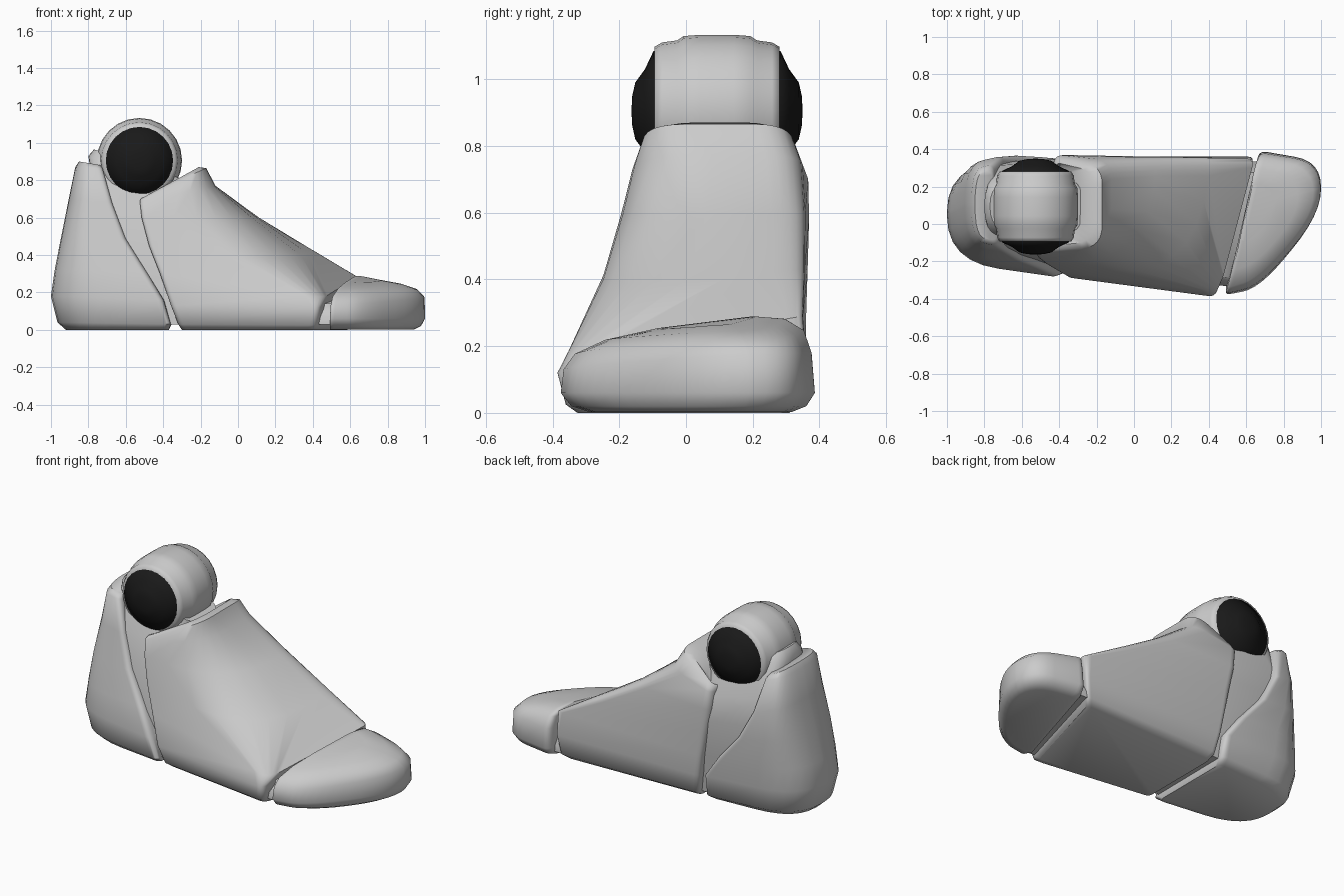
import bpy, bmesh, math
from mathutils import Vector


def finish(name, bm, angle=50, mat=None):
    bmesh.ops.recalc_face_normals(bm, faces=bm.faces)
    me = bpy.data.meshes.new(name)
    bm.to_mesh(me)
    bm.free()
    me.shade_smooth()
    me.set_sharp_from_angle(angle=math.radians(angle))
    if mat:
        me.materials.append(mat)
    ob = bpy.data.objects.new(name, me)
    bpy.context.collection.objects.link(ob)
    return ob


def rounded(corners, radii, seg=6):
    """Closed outline through 3D corners, each rounded by its radius."""
    pts, n = [], len(corners)
    cs = [Vector(c) for c in corners]
    for i, c in enumerate(cs):
        a, b = cs[i - 1] - c, cs[(i + 1) % n] - c
        p = c + a.normalized() * min(radii[i], a.length * (.48 if radii[i] < .3 else .7))
        q = c + b.normalized() * min(radii[i], b.length * (.48 if radii[i] < .3 else .7))
        for k in range(seg + 1):
            t = k / seg
            pts.append(p * (1 - t) ** 2 + c * 2 * t * (1 - t) + q * t * t)
    return pts


def loft(name, levels):
    """Skin a stack of (radii, corners) outlines and cap both ends."""
    bm = bmesh.new()
    rings = [[bm.verts.new(p) for p in rounded(c, r)] for r, c in levels]
    n = len(rings[0])
    for lo, hi in zip(rings, rings[1:]):
        for i in range(n):
            j = (i + 1) % n
            bm.faces.new((lo[i], lo[j], hi[j], hi[i]))
    bm.faces.new(rings[0][::-1])
    bm.faces.new(rings[-1])
    return finish(name, bm)


def lathe_y(name, profile, x, z, n, mat=None):
    """Turn a (y, radius) profile around an axis parallel to y."""
    bm = bmesh.new()
    rings = []
    for y, r in profile:
        rings.append([bm.verts.new((x + r * math.cos(2 * math.pi * i / n), y,
                                    z + r * math.sin(2 * math.pi * i / n))) for i in range(n)])
    for a, b in zip(rings, rings[1:]):
        for i in range(n):
            j = (i + 1) % n
            bm.faces.new((a[i], a[j], b[j], b[i]))
    bm.faces.new(rings[0])
    bm.faces.new(rings[-1])
    return finish(name, bm, 65, mat)


black = bpy.data.materials.new("black")
black.diffuse_color = (.01, .01, .01, 1)

# Midfoot shell: corners run back -y, front -y, front +y, back +y
low, mid, top = (.03, .04, .03, .03), (.03, .42, .1, .04), (.03, .12, .1, .04)
loft("midfoot", [
    (low, [(-.30, -.23, 0), (.41, -.33, 0), (.59, .31, 0), (-.30, .28, 0)]),
    (low, [(-.32, -.27, .03), (.42, -.365, .025), (.62, .345, .03), (-.31, .325, .03)]),
    (low, [(-.36, -.285, .13), (.435, -.39, .12), (.64, .36, .15), (-.33, .35, .15)]),
    ((.03, .10, .05, .03),
     [(-.42, -.25, .30), (.455, -.365, .17), (.645, .35, .29), (-.35, .36, .28)]),
    (mid, [(-.48, -.215, .45), (.29, -.285, .37), (.42, .355, .43), (-.38, .365, .43)]),
    (mid, [(-.52, -.185, .60), (.06, -.215, .59), (.125, .355, .60), (-.41, .37, .58)]),
    ((.03, .25, .1, .04),
     [(-.53, -.16, .69), (-.12, -.16, .77), (-.12, .34, .77), (-.42, .37, .69)]),
    (top, [(-.525, -.14, .70), (-.17, -.125, .865), (-.17, .31, .865), (-.42, .35, .715)]),
    (top, [(-.51, -.12, .705), (-.21, -.095, .87), (-.21, .28, .87), (-.42, .33, .72)]),
    (top, [(-.50, -.09, .67), (-.29, -.06, .80), (-.29, .25, .80), (-.42, .31, .66)]),
])

# Heel shell
hr = (.28, .04, .04, .28)
loft("heel", [
    (hr, [(-.92, -.16, 0), (-.37, -.23, 0), (-.37, .28, 0), (-.92, .25, 0)]),
    (hr, [(-.965, -.19, .04), (-.36, -.27, .03), (-.355, .325, .03), (-.965, .29, .04)]),
    (hr, [(-1.0, -.20, .18), (-.40, -.285, .16), (-.36, .35, .16), (-1.0, .31, .18)]),
    (hr, [(-.98, -.19, .32), (-.49, -.24, .31), (-.46, .36, .30), (-.98, .32, .32)]),
    (hr, [(-.945, -.165, .50), (-.60, -.195, .49), (-.60, .37, .46), (-.945, .325, .50)]),
    (hr, [(-.905, -.12, .70), (-.67, -.155, .68), (-.70, .365, .64), (-.905, .32, .70)]),
    (hr, [(-.87, -.09, .87), (-.72, -.12, .86), (-.75, .32, .84), (-.87, .29, .87)]),
    (hr, [(-.85, -.07, .90), (-.73, -.09, .88), (-.76, .29, .86), (-.85, .27, .90)]),
])

# Inner ankle link filling the gap between heel and midfoot
lr, cup = (.06, .05, .05, .06), (.14, .1, .1, .14)
loft("ankle_link", [
    (lr, [(-.50, -.21, .03), (-.26, -.23, .03), (-.26, .29, .03), (-.50, .28, .03)]),
    (lr, [(-.62, -.20, .28), (-.32, -.22, .28), (-.30, .325, .28), (-.62, .31, .28)]),
    (lr, [(-.74, -.15, .55), (-.42, -.17, .50), (-.36, .35, .50), (-.74, .33, .55)]),
    (lr, [(-.77, -.12, .72), (-.38, -.13, .65), (-.36, .34, .65), (-.77, .31, .72)]),
    (cup, [(-.80, -.06, .93), (-.31, -.07, .74), (-.31, .26, .74), (-.80, .25, .93)]),
    (cup, [(-.77, -.04, .965), (-.28, -.05, .80), (-.28, .24, .80), (-.77, .23, .965)]),
])

# Toe cap: corners run back -y, side -y, tip -y, tip +y, back +y
tr = (.03, .2, .25, .14, .04)


def toe_level(z, d):
    c = [(.485, -.38), (.67, -.345), (1.0, .05), (1.0, .335), (.67, .392)]
    mx, my = .76, .05
    return (tr, [(x if i in (0, 4) else x - d * (x - mx) * 3, y - d * (y - my) * 2.5, z)
                 for i, (x, y) in enumerate(c)])


loft("toe_cap", [
    toe_level(.003, .08), toe_level(.02, .03), toe_level(.06, 0),
    (tr, [(.49, -.372, .13), (.67, -.33, .14), (1.0, .05, .17), (.995, .328, .18), (.67, .382, .18)]),
    (tr, [(.50, -.34, .175), (.665, -.29, .19), (.96, .05, .215), (.955, .297, .22), (.66, .36, .25)]),
    (tr, [(.53, -.25, .218), (.665, -.20, .225), (.88, .06, .243), (.87, .25, .248), (.645, .305, .285)]),
    (tr, [(.57, -.10, .252), (.67, -.06, .25), (.77, .08, .263), (.76, .18, .267), (.635, .22, .292)]),
])

# Recessed hinge slab between midfoot and toe
loft("toe_hinge", [((.02,) * 4, [(.36, -.32, z), (.53, -.335 + d, z),
                               (.71, .33 - d, z + d), (.54, .34 - d, z + d)])
                   for z, d in ((.03, 0), (.07, 0), (.14, .06))])

# Ankle barrel with soft stepped shoulders
cy, cx, cz = .093, -.527, .905
half = [(.19, .15), (.187, .192), (.165, .205), (.12, .211), (.1, .224), (.05, .228)]
lathe_y("ankle_barrel", [(cy - d, r) for d, r in half] + [(cy + d, r) for d, r in half[::-1]],
        cx, cz, 24)

# Domed black caps on both ends of the barrel
for side, label in ((-1, "right"), (1, "left")):
    dome = [(.17, .18), (.19, .18), (.216, .125), (.245, .085), (.254, .045), (.256, .01)]
    lathe_y("ankle_cap_" + label, [(cy + side * d, r) for d, r in dome], cx, cz, 24, black)
